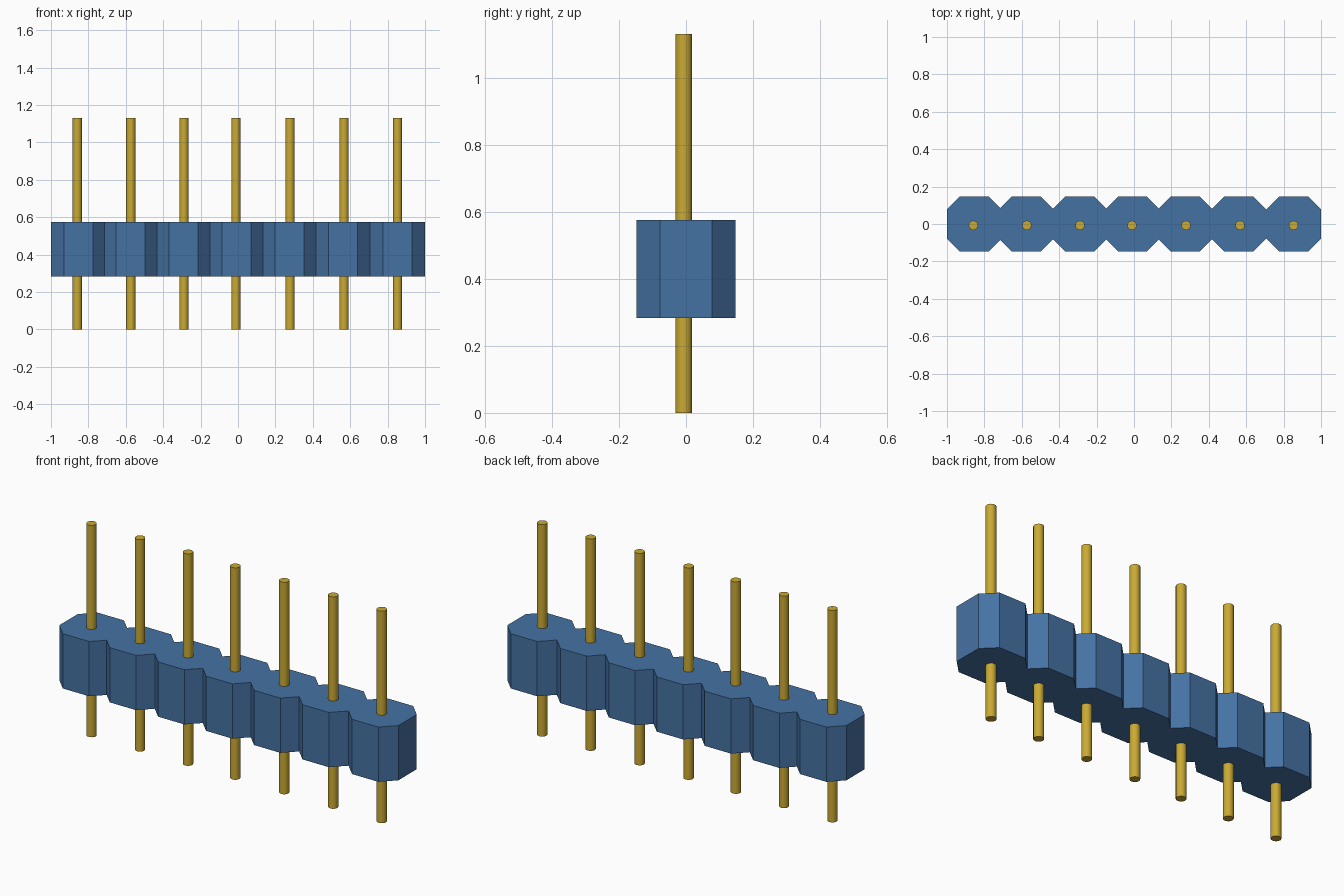
import bpy
import bmesh

if "Cube" in bpy.data.objects:
    bpy.data.objects.remove(bpy.data.objects["Cube"])


def make_material(name, colour):
    mat = bpy.data.materials.new(name)
    mat.use_nodes = True
    mat.diffuse_color = colour
    mat.node_tree.nodes["Principled BSDF"].inputs["Base Color"].default_value = colour
    return mat


blue = make_material("blue plastic", (0.06, 0.17, 0.37, 1))
gold = make_material("gold metal", (0.59, 0.40, 0.033, 1))

# Shared dimensions
HALF = 0.147         # half depth of each housing segment
FLAT = 0.0775        # half width of each flat side
BOTTOM, TOP = 0.283, 0.575
PIN_HEIGHT, PIN_RADIUS, PIN_Y = 1.13, 0.025, -0.007
CENTRES = [-0.853, -0.576, -0.291, -0.008, 0.275, 0.561, 0.853]
PINS = [-0.859, -0.573, -0.289, -0.011, 0.278, 0.567, 0.853]


# Housing: a row of merged octagons, outlined once and extruded
def housing_outline():
    half_edge = [(-1, FLAT)]
    for i, x in enumerate(CENTRES):
        half_edge += [(x - FLAT, HALF), (x + FLAT, HALF)]
        if i < len(CENTRES) - 1:
            gap = CENTRES[i + 1] - x
            half_edge.append((x + gap / 2, HALF - (gap / 2 - FLAT)))
    half_edge.append((1, FLAT))
    return half_edge + [(x, -y) for x, y in reversed(half_edge)]


bm = bmesh.new()
base = bm.faces.new([bm.verts.new((x, y, BOTTOM)) for x, y in housing_outline()])
extruded = bmesh.ops.extrude_face_region(bm, geom=[base], use_keep_orig=True)
raised = [v for v in extruded["geom"] if isinstance(v, bmesh.types.BMVert)]
bmesh.ops.translate(bm, verts=raised, vec=(0, 0, TOP - BOTTOM))
bmesh.ops.recalc_face_normals(bm, faces=bm.faces)
mesh = bpy.data.meshes.new("housing")
bm.to_mesh(mesh)
bm.free()
mesh.materials.append(blue)
bpy.context.collection.objects.link(bpy.data.objects.new("housing", mesh))

# Pins: round rods running through every segment
for i, x in enumerate(PINS):
    bpy.ops.mesh.primitive_cylinder_add(
        vertices=16, radius=PIN_RADIUS, depth=PIN_HEIGHT,
        location=(x, PIN_Y, PIN_HEIGHT / 2))
    pin = bpy.context.object
    pin.name = f"pin_{i + 1}"
    pin.data.materials.append(gold)
    bpy.ops.object.shade_smooth_by_angle()
